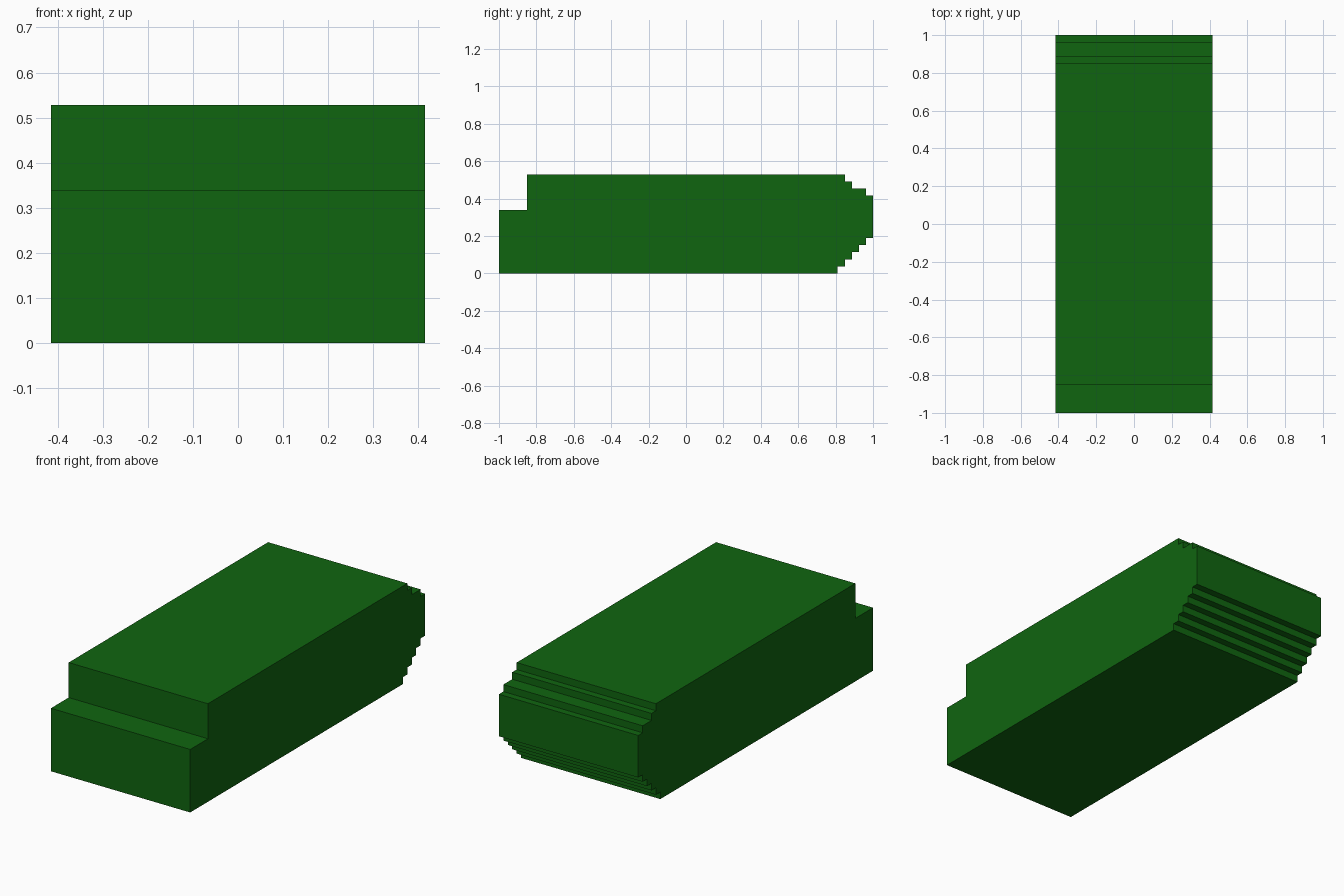
import bpy
import bmesh

if "Cube" in bpy.data.objects:
    bpy.data.objects.remove(bpy.data.objects["Cube"])

U = 2 / 53          # grid unit: the body is 53 long, 22 wide, 14 high
HALF_WIDTH = 11 * U

# Side profile (y, z) in grid units: stepped front, stair-rounded back
profile = [(0, 0), (48, 0)]
for i in range(1, 6):                       # lower back stairs
    profile += [(47 + i, i), (48 + i, i)]
profile += [(53, 11), (52, 11), (52, 12), (50, 12), (50, 13), (49, 13), (49, 14)]
profile += [(4, 14), (4, 9), (0, 9)]        # front ledge

# Drop points that lie in the middle of a straight run or repeat
clean = []
for p in profile:
    if not clean or p != clean[-1]:
        clean.append(p)
stairs = [p for i, p in enumerate(clean)
          if not any(clean[i - 1][k] == p[k] == clean[(i + 1) % len(clean)][k] for k in (0, 1))]

# Body: profile extruded across the width
bm = bmesh.new()
side = bm.faces.new([bm.verts.new((-HALF_WIDTH, y * U - 1, z * U)) for y, z in stairs])
ext = bmesh.ops.extrude_face_region(bm, geom=[side], use_keep_orig=True)
bmesh.ops.translate(bm, vec=(2 * HALF_WIDTH, 0, 0),
                    verts=[g for g in ext["geom"] if isinstance(g, bmesh.types.BMVert)])
bmesh.ops.recalc_face_normals(bm, faces=bm.faces)
mesh = bpy.data.meshes.new("stepped_body")
bm.to_mesh(mesh)
bm.free()
body = bpy.data.objects.new("stepped_body", mesh)
bpy.context.collection.objects.link(body)

# Dark green
green = bpy.data.materials.new("dark_green")
green.diffuse_color = (0.005, 0.13, 0.005, 1)
green.use_nodes = True
green.node_tree.nodes["Principled BSDF"].inputs["Base Color"].default_value = green.diffuse_color
mesh.materials.append(green)
